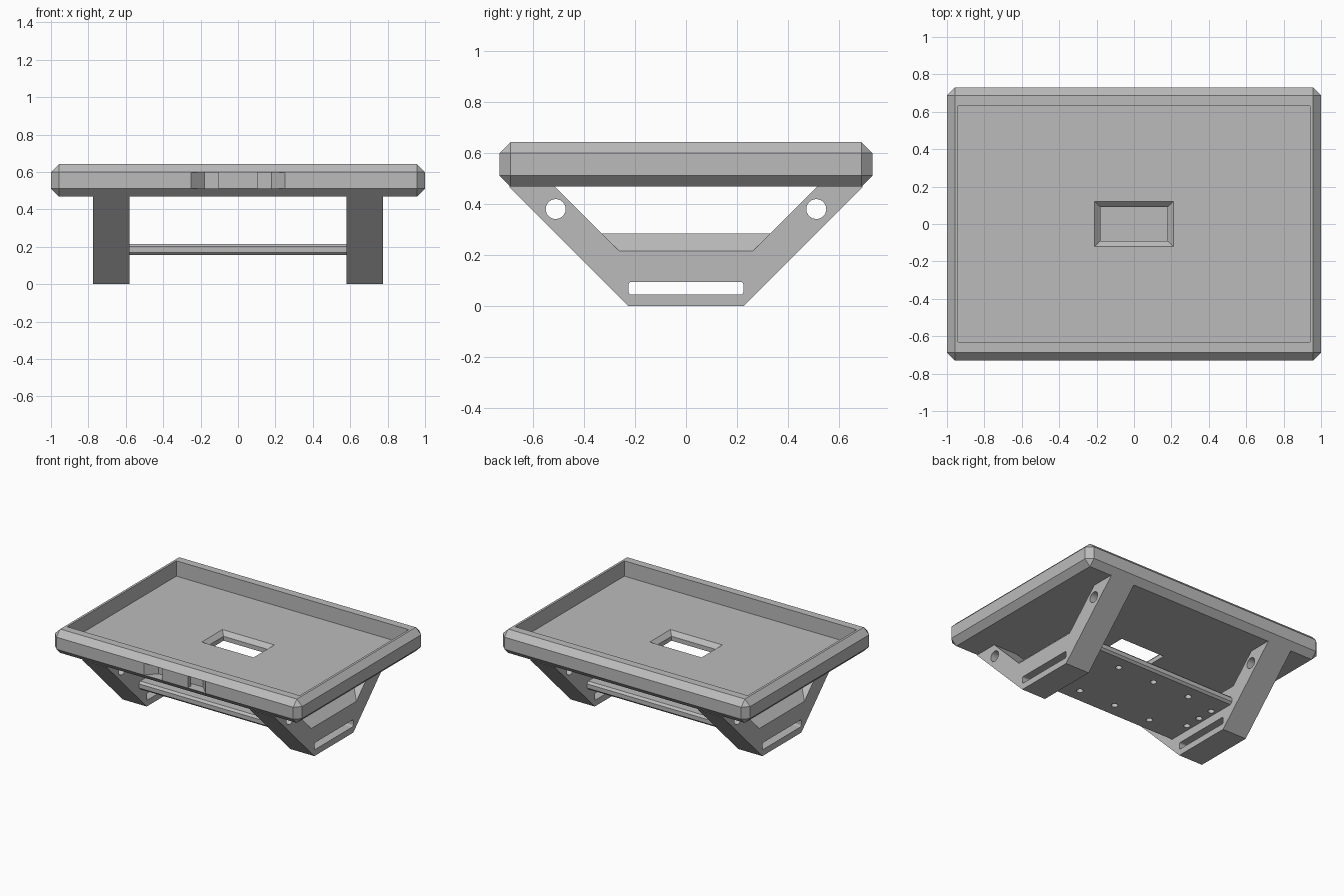
import bpy, bmesh, math

cube = bpy.data.objects.get("Cube")
if cube:
    bpy.data.objects.remove(cube, do_unlink=True)

grey = bpy.data.materials.new("plain grey")
grey.use_nodes = True
colour = (0.5, 0.5, 0.5, 1)
grey.diffuse_color = colour
grey.node_tree.nodes["Principled BSDF"].inputs["Base Color"].default_value = colour


def finish(name, bm):
    bmesh.ops.recalc_face_normals(bm, faces=bm.faces)
    mesh = bpy.data.meshes.new(name)
    bm.to_mesh(mesh)
    bm.free()
    mesh.materials.append(grey)
    obj = bpy.data.objects.new(name, mesh)
    bpy.context.collection.objects.link(obj)
    return obj


def loft(name, sections):
    """Solid through matching closed rings of 3D points."""
    bm = bmesh.new()
    rings = [[bm.verts.new(p) for p in ring] for ring in sections]
    for a, b in zip(rings, rings[1:]):
        for i in range(len(a)):
            j = (i + 1) % len(a)
            bm.faces.new((a[i], a[j], b[j], b[i]))
    bm.faces.new(rings[0])
    bm.faces.new(rings[-1])
    return finish(name, bm)


def box(name, x, y, z0, z1, bevel=0):
    """Box centred on x and y, with all edges chamfered if asked."""
    bm = bmesh.new()
    bmesh.ops.create_cube(bm, size=2)
    for v in bm.verts:
        v.co = (v.co.x * x, v.co.y * y, z1 if v.co.z > 0 else z0)
    if bevel:
        bmesh.ops.bevel(bm, geom=bm.edges[:], offset=bevel, segments=1,
                        profile=0.5, affect='EDGES')
    return finish(name, bm)


def circle(r, n):
    return [(r * math.cos(2 * math.pi * i / n), r * math.sin(2 * math.pi * i / n))
            for i in range(n)]


def cut(obj, cutters):
    """Subtract the cutters and bake the result."""
    for c in cutters:
        mod = obj.modifiers.new("cut", 'BOOLEAN')
        mod.operation = 'DIFFERENCE'
        mod.solver = 'EXACT'
        mod.object = c
    bpy.context.view_layer.update()
    graph = bpy.context.evaluated_depsgraph_get()
    mesh = bpy.data.meshes.new_from_object(obj.evaluated_get(graph))
    obj.modifiers.clear()
    obj.data = mesh
    for c in cutters:
        bpy.data.objects.remove(c, do_unlink=True)


def rect(x, y, z):
    return [(-x, -y, z), (x, -y, z), (x, y, z), (-x, y, z)]


# Tray: chamfered slab with recess, flared opening and a strap tunnel in front
tray = box("tray", 1, 0.73, 0.468, 0.642, 0.043)
recess = box("recess", 0.94, 0.63, 0.53, 0.8)
opening = loft("opening", [rect(0.18, 0.09, 0.4), rect(0.18, 0.09, 0.5),
                           rect(0.21, 0.12, 0.53), rect(0.21, 0.12, 0.56)])
half = [(0.18, -0.66), (0.26, -0.74), (0.105, -0.74), (0.105, -0.695)]
outline = half + [(-x, y) for x, y in reversed(half)]
tunnel = loft("tunnel", [[(x, y, z) for x, y in outline] for z in (0.512, 0.598)])
cut(tray, [recess, opening, tunnel])


# Legs: wide V brackets whose saddle slopes down at the outer side
def leg_ring(x, floor):
    side = [(0.225, 0), (0.693, 0.468), (0.513, 0.468), (floor + 0.045, floor)]
    return [(x, y, z) for y, z in side + [(-y, z) for y, z in reversed(side)]]


def slot_ring(x):
    r, pts = 0.012, []
    for k, (sy, sz) in enumerate([(1, 1), (-1, 1), (-1, -1), (1, -1)]):
        for s in range(4):
            t = math.radians(90 * k + 30 * s)
            pts.append((x, sy * 0.213 + r * math.cos(t),
                        0.07 + sz * 0.013 + r * math.sin(t)))
    return pts


for side, label in ((1, "left"), (-1, "right")):
    leg = loft(label + "_leg", [leg_ring(side * 0.58, 0.285),
                                leg_ring(side * 0.705, 0.285),
                                leg_ring(side * 0.775, 0.215)])
    ends = (side * 0.5, side * 0.85)
    cutters = [loft("slot", [slot_ring(x) for x in ends])]
    for y in (-0.51, 0.51):
        cutters.append(loft("bolt_hole", [[(x, y + a, 0.38 + b) for a, b in circle(0.039, 24)]
                                          for x in ends]))
    cut(leg, cutters)

# Cross plate between the legs, with chamfered long edges and screw holes
half = [(0.3, 0.155), (0.315, 0.17), (0.315, 0.2), (0.3, 0.215)]
profile = half + [(-y, z) for y, z in reversed(half)]
plate = loft("cross_plate", [[(x, y, z) for y, z in profile] for x in (-0.58, 0.58)])
spots = [(x, y) for x in (-0.3, 0, 0.3) for y in (-0.2, 0.2)]
spots += [(x, y) for x in (-0.54, 0.54) for y in (-0.1, 0.025, 0.15)]
cut(plate, [loft("screw_hole", [[(x + a, y + b, z) for a, b in circle(0.022, 16)]
                                for z in (0.1, 0.3)]) for x, y in spots])
